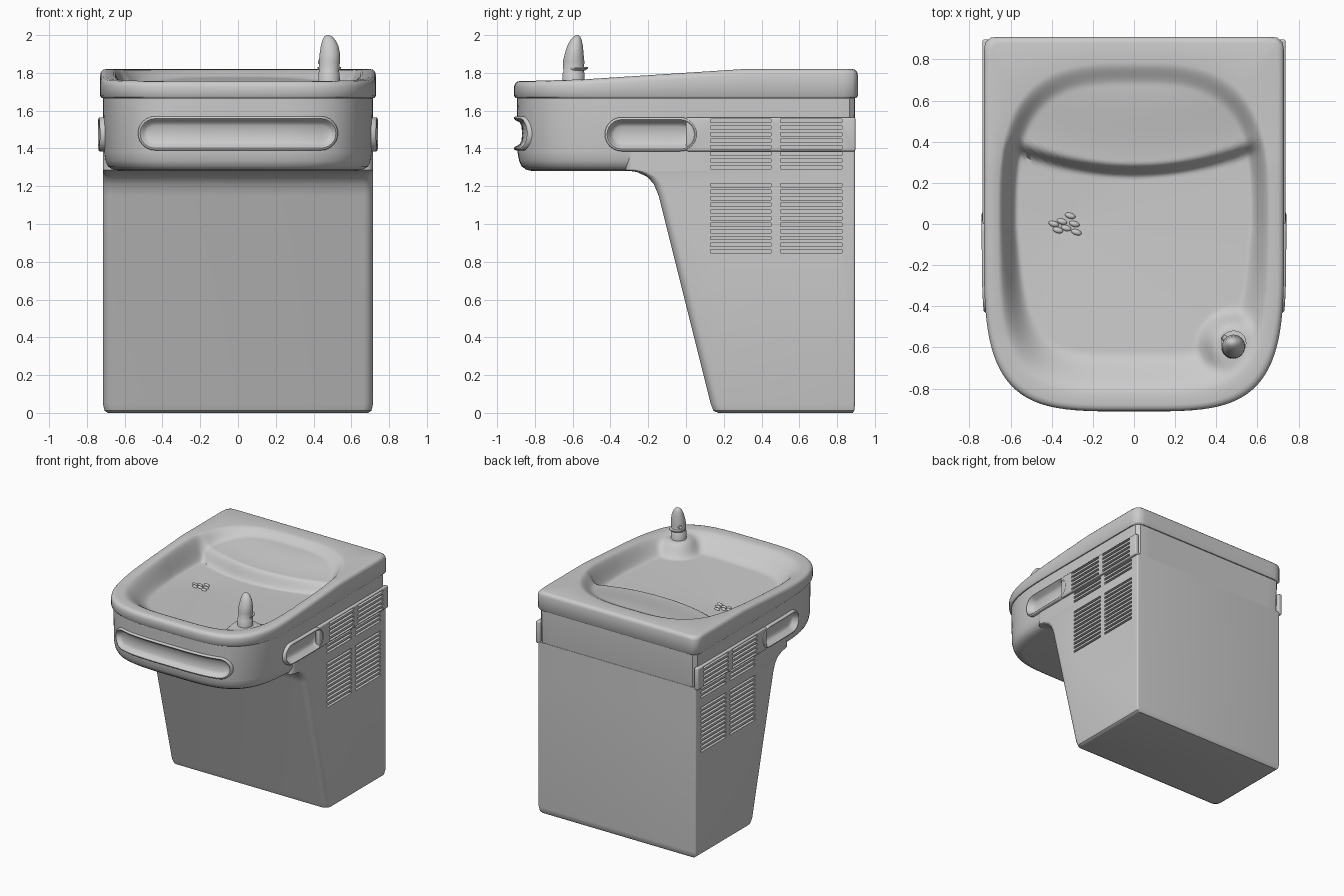
import bpy, bmesh
from math import sin, cos, pi, hypot, exp
from mathutils import Matrix, Vector

if "Cube" in bpy.data.objects:
    bpy.data.objects.remove(bpy.data.objects["Cube"])


def finish(name, bm, angle=35):
    bmesh.ops.remove_doubles(bm, verts=bm.verts, dist=1e-5)
    bmesh.ops.recalc_face_normals(bm, faces=bm.faces)
    me = bpy.data.meshes.new(name)
    bm.to_mesh(me)
    bm.free()
    ob = bpy.data.objects.new(name, me)
    bpy.context.collection.objects.link(ob)
    smooth(ob, angle)
    return ob


def smooth(ob, angle=35):
    bpy.ops.object.select_all(action='DESELECT')
    ob.select_set(True)
    bpy.context.view_layer.objects.active = ob
    bpy.ops.object.shade_smooth_by_angle(angle=angle * pi / 180)


def loft(bm, rings, caps=(True, True)):
    vs = [[bm.verts.new(p) for p in r] for r in rings]
    n = len(vs[0])
    for a, b in zip(vs, vs[1:]):
        for i in range(n):
            j = (i + 1) % n
            bm.faces.new((a[i], a[j], b[j], b[i]))
    if caps[0]:
        bm.faces.new(vs[0][::-1])
    if caps[1]:
        bm.faces.new(vs[-1])
    return bm


def box(bm, lo, hi):
    lo, hi = Vector(lo), Vector(hi)
    m = Matrix.Translation((lo + hi) / 2) @ Matrix.Diagonal((*(hi - lo), 1))
    bmesh.ops.create_cube(bm, size=1, matrix=m)


def step(t):
    t = min(1, max(0, t))
    return t * t * (3 - 2 * t)


def mix(a, b, t):
    return a + (b - a) * t


def outline(a, front, back, nb, n=192):
    """Plan outline: squarish curve at the front, own exponent at the back."""
    pts = []
    for i in range(n):
        t = 2 * pi * i / n
        c, s = cos(t), sin(t)
        b, e = (back, nb) if s > 0 else (front, 4)
        r = (abs(c / a) ** e + abs(s / b) ** e) ** (-1 / e)
        pts.append((r * c, r * s))
    return pts


def rim(inset):
    return outline(.73 - inset, .91 - inset, .91 - inset, 40)


def rrect(x, y0, y1, rf, rb):
    pts = []
    for cx, cy, r, a0 in ((x - rb, y1 - rb, rb, 0), (-x + rb, y1 - rb, rb, 90),
                          (-x + rf, y0 + rf, rf, 180), (x - rf, y0 + rf, rf, 270)):
        for k in range(7):
            t = (a0 + k * 15) * pi / 180
            pts.append((cx + r * cos(t), cy + r * sin(t)))
    return pts


# Lower cabinet with sloping front
levels = [(0, .17, .025), (.012, .145, .008), (.05, .13, 0), (1.15, -.145, 0),
          (1.21, -.17, 0), (1.25, -.205, 0), (1.275, -.26, 0), (1.285, -.32, 0), (1.4, -.32, 0)]
cabinet = finish("cabinet", loft(bmesh.new(), [
    [(x, y, z) for x, y in rrect(.715 - o, yf, .895 - o * .5, .05, .012)] for z, yf, o in levels]))

# Upper apron, a closed tray that holds the basin
levels = [(1.28, .10), (1.287, .065), (1.305, .04), (1.335, .026), (1.38, .018),
          (1.665, .014), (1.67, .02), (1.67, .068), (1.5, .068)]
apron = finish("apron", loft(bmesh.new(), [
    [(x, y, z) for x, y in rim(o)] for z, o in levels]))


# Basin top: rolled rim, bowl, raised rear shelf and spout pedestal
def ztop(y):
    return 1.757 + .008 * step((y + .9) / .4) + .055 * min(1, max(0, (y + .55) / .85))


def bowl(x, y, s, front):
    zt = ztop(y)
    floor = 1.61 + .04 * hypot(x + .33, y)
    crest = .26 + .34 * x * x
    shelf = 1.725 + .05 * step((y - crest) / .45)
    z = mix(floor, shelf, step((y - crest + .035) / .07))
    z = mix(zt - .003, z, step((1 - s) / (.14 + .11 * front)))
    d = hypot(x - .48, y + .59)
    return mix(z, max(z, 1.745), 1 - step((d - .08) / .1))


rings = [[(x, y, 1.667) for x, y in rim(.06)], [(x, y, 1.667) for x, y in rim(.008)],
         [(x, y, 1.678) for x, y in rim(0)]]
for o, dz in ((0, .03), (.004, .015), (.014, .004), (.03, 0)):
    rings.append([(x, y, ztop(y) - dz) for x, y in rim(o)])
opening = outline(.66, .835, .785, 3.2)
for k in range(64):
    s = 1 - .98 * k / 63
    rings.append([(x * s, y * s, bowl(x * s, y * s, s, max(0, -y / .835))) for x, y in opening])
finish("basin", loft(bmesh.new(), rings, (False, True)), 50)


# Push pads: rounded bars with a dished centre, following the apron
def stadium(u0, u1, v, r):
    pts = [(u1 + r * cos(t), v + r * sin(t)) for t in [(-90 + 15 * k) * pi / 180 for k in range(13)]]
    pts += [(mix(u1, u0, k / 16), v + r) for k in range(1, 16)]
    pts += [(u0 + r * cos(t), v + r * sin(t)) for t in [(90 + 15 * k) * pi / 180 for k in range(13)]]
    return pts + [(mix(u0, u1, k / 16), v - r) for k in range(1, 16)]


def front_map(u, v, d):
    return (u, -.895 * (1 - (abs(u) / .715) ** 4) ** .25 - d, v)


def side_map(sign):
    return lambda u, v, d: (sign * (.714 * (1 - (abs(u) / .895) ** 4) ** .25 + d), u, v)


def pad(bm, fn, u0, u1, v, profile):
    loft(bm, [[fn(p, q, d) for p, q in stadium(u0, u1, v, r)] for r, d in profile], (False, False))


SHAPE = [(.09, -.04), (.09, .008), (.085, .015), (.078, .016), (.07, .008),
         (.058, -.014), (.04, -.024), (0, -.027)]
HOLE = [(0, .08), (.072, .08), (.072, -.035), (0, -.035)]
pad_cut = bmesh.new()
for name, fn, u0, u1, v, lift in (("front_push_pad", front_map, -.44, .44, 1.48, 0),
                                  ("right_push_pad", side_map(1), -.34, -.03, 1.475, .01),
                                  ("left_push_pad", side_map(-1), -.34, -.03, 1.475, .01)):
    bm = bmesh.new()
    pad(bm, fn, u0, u1, v, [(r, d + (lift if d > 0 else 0)) for r, d in SHAPE])
    finish(name, bm, 50)
    pad(pad_cut, fn, u0, u1, v, HOLE)
pad_cut = finish("pad_cutter", pad_cut)

# Raised side bands behind the pads
bands = []
for sign, name in ((1, "right_band"), (-1, "left_band")):
    bm = bmesh.new()
    xs = sorted((sign * .70, sign * .737))
    box(bm, (xs[0], .0, 1.385), (xs[1], .897, 1.565))
    bmesh.ops.bevel(bm, geom=bm.edges[:], offset=.01, segments=3, profile=.5, affect='EDGES')
    bands.append(finish(name, bm))

# Louvre slots cut in both sides
slots = bmesh.new()
for sign in (1, -1):
    xs = sorted((sign * .685, sign * .78))
    for y0, y1 in ((.13, .45), (.50, .825)):
        for z0, count in ((1.546, 8), (1.206, 11)):
            for k in range(count):
                z = z0 - .035 * k
                box(slots, (xs[0], y0, z - .009), (xs[1], y1, z + .009))
slots = finish("slot_cutter", slots)
for ob, cutters in [(apron, (pad_cut, slots)), (cabinet, (slots,))] + [(b, (slots,)) for b in bands]:
    bpy.context.view_layer.objects.active = ob
    for c in cutters:
        m = ob.modifiers.new("cut", 'BOOLEAN')
        m.operation, m.solver, m.object = 'DIFFERENCE', 'EXACT', c
        bpy.ops.object.modifier_apply(modifier=m.name)
    smooth(ob)
for c in (pad_cut, slots):
    bpy.data.objects.remove(c)


# Bubbler: hooded spout, lip and nozzle
def disc(z, cx, cy, rx, ry, n=32):
    return [(cx + rx * cos(2 * pi * k / n), cy + ry * sin(2 * pi * k / n), z) for k in range(n)]


hood = [(1.73, .482, -.595, .058, .06), (1.80, .482, -.595, .056, .058), (1.805, .482, -.595, .052, .054),
        (1.86, .484, -.595, .056, .057), (1.90, .486, -.592, .054, .05), (1.945, .485, -.587, .046, .041),
        (1.975, .481, -.582, .034, .029), (1.992, .478, -.578, .021, .018), (2.0, .477, -.577, .007, .006)]
finish("bubbler_hood", loft(bmesh.new(), [disc(*h) for h in hood]), 50)
lip = [(1.812, .484, -.585, .05, .05), (1.824, .484, -.578, .062, .06), (1.83, .484, -.578, .062, .06),
       (1.832, .484, -.585, .05, .05)]
finish("bubbler_lip", loft(bmesh.new(), [disc(*h) for h in lip]))
bm = bmesh.new()
aim = Vector((-.75, .6, .2)).to_track_quat('Z', 'Y').to_matrix().to_4x4()
bmesh.ops.create_cone(bm, cap_ends=True, segments=20, radius1=.018, radius2=.013, depth=.05,
                      matrix=Matrix.Translation((.45, -.562, 1.855)) @ aim)
finish("nozzle", bm)

# Drain strainer studs
bm = bmesh.new()
for x, y in ((-.31, .04), (-.35, .012), (-.29, .0), (-.39, .0), (-.33, -.02), (-.28, -.04), (-.37, -.03)):
    m = Matrix.Translation((x, y, 1.613)) @ Matrix.Rotation(-.3, 4, 'Z') @ Matrix.Diagonal((.026, .014, .012, 1))
    bmesh.ops.create_uvsphere(bm, u_segments=16, v_segments=8, radius=1, matrix=m)
finish("drain_studs", bm, 60)
